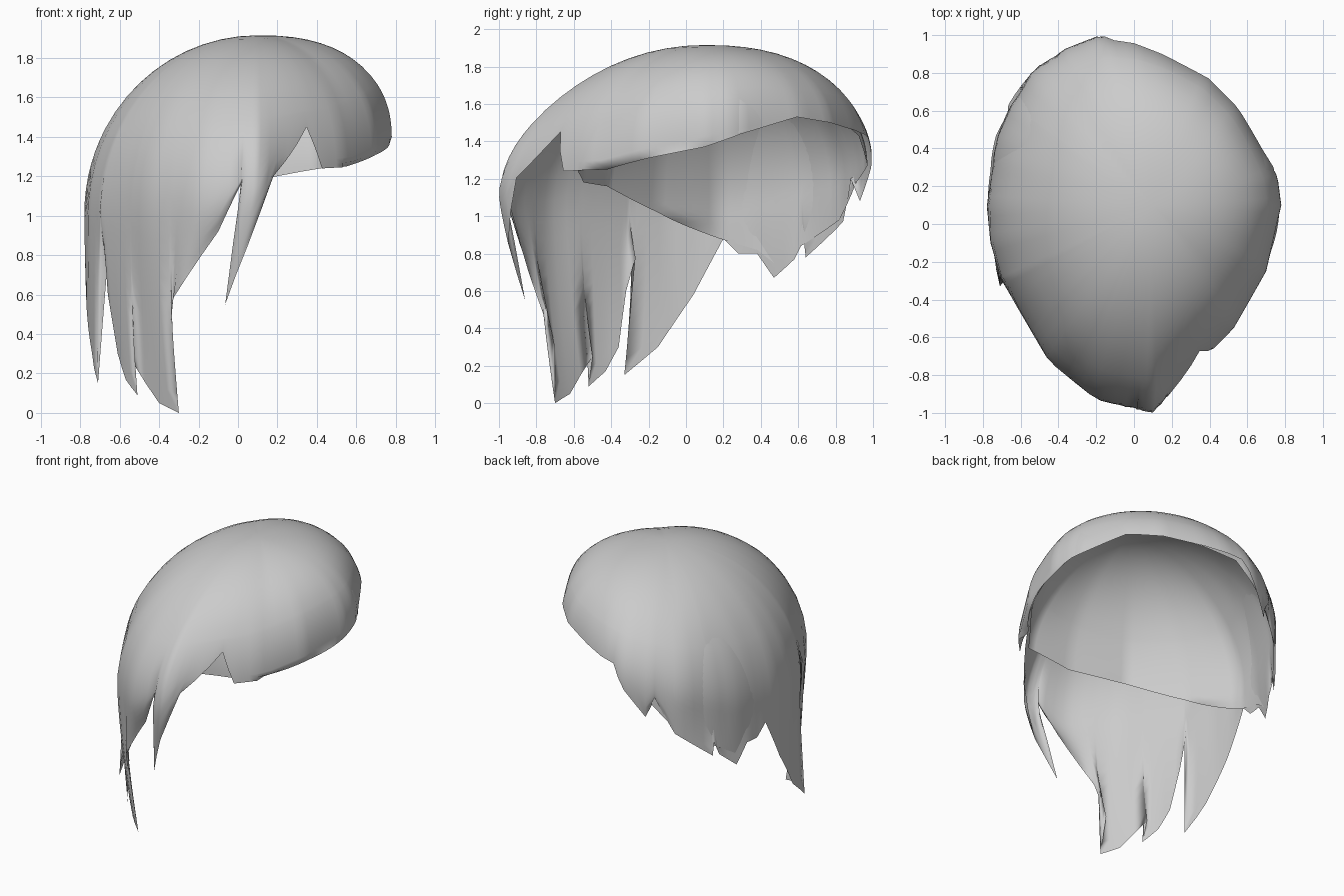
import bpy, bmesh
from math import atan2, degrees, radians, sin, cos, acos, pi, ceil, hypot

if "Cube" in bpy.data.objects:
    bpy.data.objects.remove(bpy.data.objects["Cube"])

CX, CY = 0.1, 0.1          # crown of the head
DOME_ROWS, HANG_ROWS = 10, 14
SPLIT = 0.68               # share of the dome with identical rows in every column

# Height of the widest ring, by compass angle (0 = right, 90 = back, 270 = front)
EQUATOR = [(0, 1.4), (45, 1.4), (90, 1.32), (115, 1.28), (150, 1.05), (180, 1.0),
           (225, 1.0), (270, 1.08), (300, 1.25), (360, 1.4)]


def equator(deg):
    deg %= 360
    for (a, za), (b, zb) in zip(EQUATOR, EQUATOR[1:]):
        if a <= deg <= b:
            t = (deg - a) / (b - a)
            t = t * t * (3 - 2 * t)
            return za + (zb - za) * t


def polar(x, y):
    return degrees(atan2(y - CY, x - CX)) % 360, hypot(x - CX, y - CY)


def radius_fn(points):
    """Distance from the crown to a closed plan outline."""
    ring = sorted(polar(x, y) for x, y in points)
    ring = [(ring[-1][0] - 360, ring[-1][1])] + ring + [(ring[0][0] + 360, ring[0][1])]

    def radius(deg):
        deg %= 360
        for (a, ra), (b, rb) in zip(ring, ring[1:]):
            if a <= deg <= b:
                s = sin(radians(b - a))
                return s / (sin(radians(b - deg)) / ra + sin(radians(deg - a)) / rb)
    return radius


def shell(name, outline, hem, top):
    """Dome swept from the crown down to a jagged hem.
    Hem entries: x, y, z and optionally the angle where the strand leaves the crown."""
    radius = radius_fn(outline)
    offsets = range(-28, 29, 7)

    def soft(fn, deg):
        return sum(fn(deg + o) for o in offsets) / len(offsets)

    keys = []
    for k in hem:
        b, rb = polar(*k[:2])
        keys.append((k[3] if len(k) > 3 else b, b, rb, k[2]))
    f = keys[0]
    keys.append((f[0] + 360, f[1] + 360, f[2], f[3]))

    # columns between hem points
    cols = []
    for p, q in zip(keys, keys[1:]):
        n = max(2, ceil((q[0] - p[0]) / 4))
        for i in range(n):
            cols.append([u + (v - u) * i / n for u, v in zip(p, q)])

    bm = bmesh.new()
    crown = bm.verts.new((CX, CY, top))
    grid = []
    for a, b, rb, zb in cols:
        z0 = soft(equator, a)
        h = top - z0
        # fuller dome toward the right and back
        e = 1 - 0.2 * max(0, cos(radians(a - 40)))
        if zb >= z0:
            qmax = acos(((zb - z0) / h) ** (1 / e)) / (pi / 2)
        else:
            qmax = 1 + (z0 - zb)
        split = min(SPLIT, qmax * 0.95)
        qs = [split * i / DOME_ROWS for i in range(1, DOME_ROWS + 1)]
        qs += [split + (qmax - split) * i / HANG_ROWS for i in range(1, HANG_ROWS + 1)]
        column = []
        for q in qs:
            lean = max(0, (q - split) / (qmax - split))
            ang = a + (b - a) * lean ** 2
            s = sin(min(q, 1) * pi / 2)
            r = radius(ang)
            r = soft(radius, ang) * (1 - s ** 4) + r * s ** 4
            if q <= 1:
                r *= s ** e
                z = z0 + h * max(0, cos(q * pi / 2)) ** e
            else:
                w = ((q - 1) / (qmax - 1)) ** 1.5
                r = r * (1 - w) + rb * w
                z = z0 - (q - 1)
            t = radians(ang)
            column.append(bm.verts.new((CX + r * cos(t), CY + r * sin(t), z)))
        grid.append(column)
    for c, d in zip(grid, grid[1:] + grid[:1]):
        bm.faces.new((crown, c[0], d[0]))
        for i in range(len(c) - 1):
            bm.faces.new((c[i], c[i + 1], d[i + 1], d[i]))
    me = bpy.data.meshes.new(name)
    bm.to_mesh(me)
    bm.free()
    ob = bpy.data.objects.new(name, me)
    bpy.context.collection.objects.link(ob)
    for p in me.polygons:
        p.use_smooth = True
    return ob


# Outer hair: plan outline, then the hem running right, back, left, front
outline = [(.78, .1), (.76, .25), (.56, .62), (.4, .78), (.15, .91), (0, .97), (-.18, 1.0),
           (-.36, .93), (-.54, .81), (-.63, .65), (-.74, .35), (-.78, .1), (-.76, -.1),
           (-.7, -.3), (-.45, -.73), (-.2, -.93), (0, -.98), (.1, -1.0), (.3, -.79),
           (.53, -.55), (.7, -.25)]
hem = [
    # short right side and nape
    (.77, .1, 1.37), (.75, .3, 1.44), (.57, .6, 1.53), (.4, .78, 1.5), (.15, .9, 1.46),
    (-.1, .95, 1.42), (-.2, .99, 1.26), (-.33, .93, 1.08), (-.37, .88, 1.2),
    # jagged left back
    (-.5, .84, .97), (-.66, .64, .78), (-.665, .63, .87), (-.67, .58, .77),
    (-.73, .47, .67), (-.75, .38, .8), (-.76, .28, .8), (-.77, .2, .88),
    # left side lock
    (-.77, .04, .58), (-.74, -.15, .3, 196), (-.71, -.33, .15, 204), (-.66, -.27, .78, 207),
    # long front lock
    (-.66, -.32, .6, 209), (-.61, -.36, .3, 213), (-.57, -.43, .17, 218),
    (-.51, -.52, .09, 225), (-.53, -.5, .25, 227), (-.4, -.62, .05, 235),
    (-.3, -.7, 0, 243), (-.35, -.7, .3, 245.5), (-.33, -.8, .58, 249), (-.1, -.9, .92, 259),
    # thin fringe lock and parting
    (.02, -.97, 1.17, 265.7), (-.065, -.86, .55, 268), (.05, -.95, .85, 271),
    (.18, -.92, 1.2, 277), (.37, -.74, 1.45, 288), (.42, -.64, 1.24, 293),
    (.55, -.42, 1.25), (.7, -.2, 1.31)]
shell("outer_hair", outline, hem, 1.915)

# Inner cap: set back behind the fringe, lining the hair elsewhere
cap_hem = [(.77, .1, 1.38), (.74, .3, 1.45), (.56, .6, 1.54), (.39, .77, 1.51), (.14, .89, 1.47),
           (-.1, .94, 1.43), (-.2, .97, 1.27), (-.35, .91, 1.18), (-.51, .82, .98),
           (-.65, .63, .85), (-.72, .47, .75), (-.74, .38, .82), (-.76, .18, .88),
           (-.56, -.15, 1.02), (-.3, -.43, 1.16), (.1, -.55, 1.18), (.42, -.58, 1.24),
           (.68, -.22, 1.31)]
shell("inner_cap", [k[:2] for k in cap_hem], cap_hem, 1.9)
